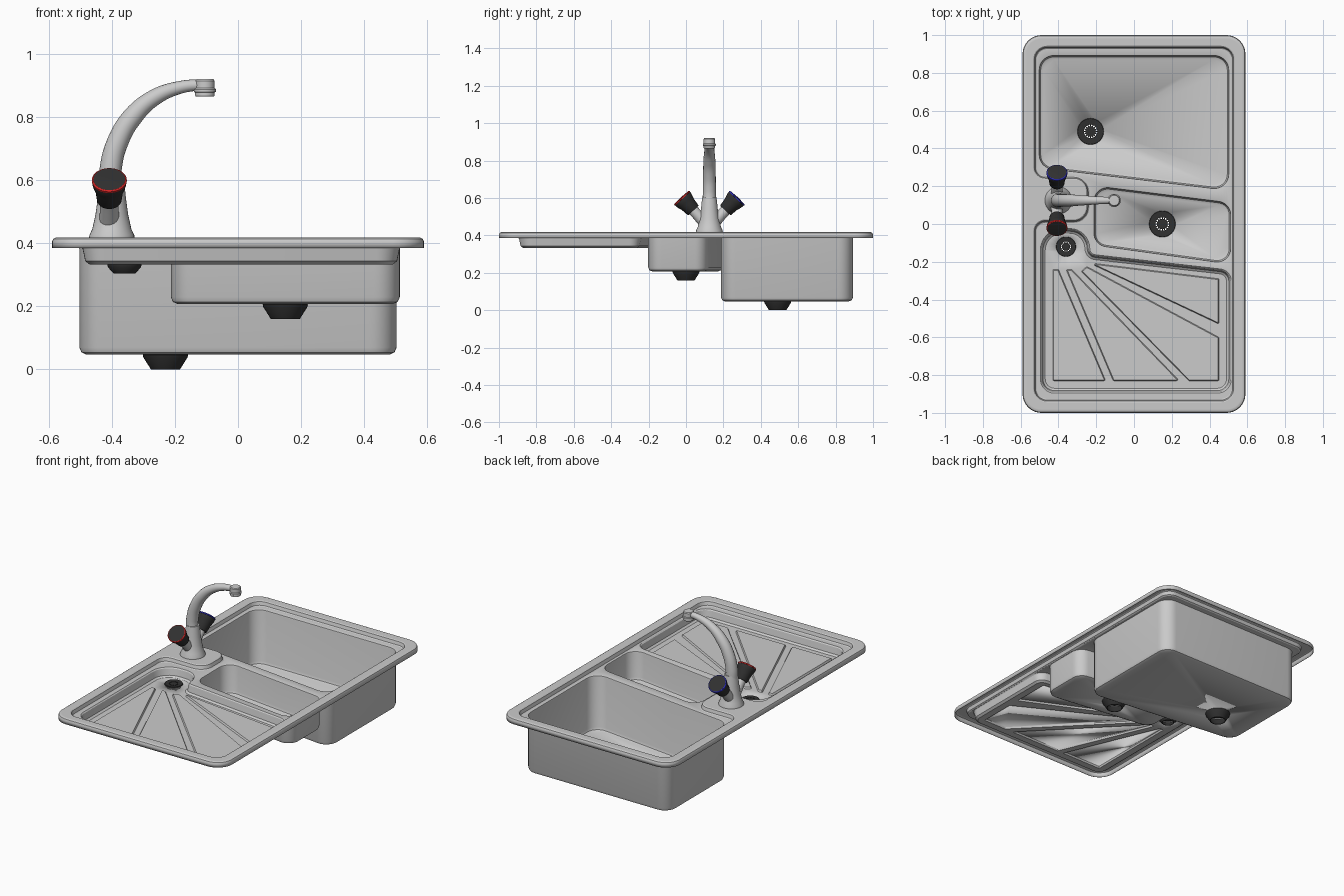
import bpy, bmesh, math
from mathutils import Vector, Matrix

if "Cube" in bpy.data.objects:
    bpy.data.objects.remove(bpy.data.objects["Cube"])


def material(name, color):
    m = bpy.data.materials.new(name)
    m.diffuse_color = (*color, 1)
    m.use_nodes = True
    m.node_tree.nodes["Principled BSDF"].inputs["Base Color"].default_value = m.diffuse_color
    return m


BLACK = material("black_plastic", (0.03, 0.03, 0.03))
RED = material("hot_red", (0.7, 0.02, 0.02))
BLUE = material("cold_blue", (0.03, 0.03, 0.6))


def finish(name, bm, mat=None):
    me = bpy.data.meshes.new(name)
    bm.to_mesh(me)
    bm.free()
    ob = bpy.data.objects.new(name, me)
    bpy.context.collection.objects.link(ob)
    if mat:
        me.materials.append(mat)
    smooth(ob)
    return ob


def smooth(ob):
    bpy.ops.object.select_all(action='DESELECT')
    ob.select_set(True)
    bpy.context.view_layer.objects.active = ob
    bpy.ops.object.shade_smooth_by_angle(angle=math.radians(32))


def rounded(pts, radii, off=0.0, n=8):
    """Counter-clockwise polygon, inset by off, with round corners."""
    out, k = [], len(pts)
    for i in range(k):
        p0, p, p1 = (Vector(pts[(i + j) % k]) for j in (-1, 0, 1))
        d1, d2 = (p - p0).normalized(), (p1 - p).normalized()
        n1, n2 = Vector((-d1.y, d1.x)), Vector((-d2.y, d2.x))
        miter = (n1 + n2) / (1 + n1.dot(n2))
        turn = math.atan2(d1.x * d2.y - d1.y * d2.x, d1.dot(d2))
        s = 1 if turn > 0 else -1
        r = max((radii[i] if isinstance(radii, list) else radii) - s * off, 0.001)
        c = p + miter * (off + s * r)
        for j in range(n + 1):
            out.append(c + Matrix.Rotation(turn * j / n, 2) @ (n1 * (-s * r)))
    return out


def bridge(bm, a, b):
    for i in range(len(a)):
        j = (i + 1) % len(a)
        bm.faces.new((a[i], a[j], b[j], b[i]))


def rings(bm, pts, radii, profile, n=8):
    """Loft a rounded polygon through (inset, z) steps; first and last ring."""
    loops = [[bm.verts.new((*q, z)) for q in rounded(pts, radii, o, n)] for o, z in profile]
    for a, b in zip(loops, loops[1:]):
        bridge(bm, a, b)
    return loops[0], loops[-1]


def circle(bm, x, y, z, r, n=32):
    vs = [bm.verts.new((x + r * math.cos(t * math.tau / n), y + r * math.sin(t * math.tau / n), z))
          for t in range(n)]
    for i in range(n):
        bm.edges.new((vs[i], vs[(i + 1) % n]))
    return vs


def fill(bm, *loops):
    edges = [bm.edges.get((l[i], l[(i + 1) % len(l)])) for l in loops for i in range(len(l))]
    bmesh.ops.triangle_fill(bm, use_beauty=True, use_dissolve=False, edges=edges, normal=(0, 0, 1))


def lathe(name, profile, loc, axis=(0, 0, 1), mat=None, seg=32):
    bm = bmesh.new()
    loops = [[bm.verts.new((r * math.cos(i * math.tau / seg), r * math.sin(i * math.tau / seg), z))
              for i in range(seg)] for r, z in profile]
    for a, b in zip(loops, loops[1:]):
        bridge(bm, a, b)
    bmesh.ops.remove_doubles(bm, verts=bm.verts, dist=1e-5)
    bmesh.ops.recalc_face_normals(bm, faces=bm.faces)
    ob = finish(name, bm, mat)
    ob.matrix_world = Matrix.Translation(loc) @ Vector(axis).to_track_quat('Z', 'Y').to_matrix().to_4x4()
    return ob


# Pressed steel sheet: rolled rim, recess with raised tap deck
bm = bmesh.new()
_, rim = rings(bm, [(-.59, -1), (.59, -1), (.59, 1), (-.59, 1)], .1,
               [(0, .385), (0, .405), (.004, .414), (.012, .418), (.02, .418)])
recess = [(.53, -.94), (.53, .94), (-.53, .94), (-.53, .24), (-.25, .24),
          (-.25, .02), (-.53, .02), (-.53, -.94)]
top, floor = rings(bm, recess, [.07, .07, .07, .06, .07, .07, .06, .07],
                   [(-.004, .418), (.002, .414), (.008, .394), (.014, .39)])
fill(bm, rim, top)


def bowl_profile(z):
    return [(-.007, .39), (-.002, .388), (0, .382), (0, z + .02), (.006, z + .006), (.02, z)]


# Large and small bowls
big_top, big_floor = rings(bm, [(-.5, .89), (-.5, .30), (.5, .18), (.5, .89)], .075, bowl_profile(.05))
small_top, small_floor = rings(bm, [(-.21, .20), (-.21, -.11), (.51, -.21), (.51, .11)], .07,
                               bowl_profile(.21))
fill(bm, big_floor, circle(bm, -.23, .49, .05, .058))
fill(bm, small_floor, circle(bm, .15, 0, .21, .058))

# Drainer with a round outlet lobe and raised fan panels
drainer = [(-.49, -.89), (.51, -.89), (.51, -.25), (-.24, -.165), (-.24, -.03), (-.49, -.03)]
drain_top, drain_floor = rings(bm, drainer, [.07, .07, .06, .04, .1, .11],
                               [(-.006, .39), (0, .384), (.008, .345), (.02, .336)])
fill(bm, floor, big_top, small_top, drain_top)
panels = [[(-.43, -.24), (-.43, -.83), (-.15, -.83), (-.40, -.24)],
          [(-.36, -.24), (-.11, -.83), (.24, -.83), (-.33, -.24)],
          [(-.28, -.25), (.29, -.83), (.45, -.83), (.45, -.60), (-.25, -.225)],
          [(-.24, -.205), (.45, -.53), (.45, -.29)]]
holes = []
for p in panels:
    low, high = rings(bm, p, .006, [(0, .336), (.005, .346)], 3)
    holes.append(low)
    fill(bm, high)
fill(bm, drain_floor, circle(bm, -.36, -.12, .336, .043), *holes)

bmesh.ops.recalc_face_normals(bm, faces=bm.faces)
if sum(f.normal.z * f.calc_area() for f in bm.faces) < 0:
    bmesh.ops.reverse_faces(bm, faces=bm.faces)
sheet = finish("sink_sheet", bm)
mod = sheet.modifiers.new("thickness", 'SOLIDIFY')
mod.thickness, mod.offset = .003, -1

# Outlets: open funnel, strainer ring, hub and spokes
for label, x, y, z, s in (("large_bowl", -.23, .49, .05, 1), ("small_bowl", .15, 0, .21, 1),
                          ("drainer", -.36, -.12, .336, .75)):
    h = .05 if s == 1 else .032
    lathe(label + "_outlet", [(.062 * s, 0), (.072 * s, -.004), (.070 * s, -.012), (.046 * s, -h),
                              (.042 * s, -h), (.06 * s, -.01), (.062 * s, 0)], (x, y, z), mat=BLACK)
    lathe(label + "_strainer_ring", [(.036 * s, 0), (.07 * s, 0), (.068 * s, .005), (.036 * s, .003),
                                     (.036 * s, 0)], (x, y, z), mat=BLACK)
    lathe(label + "_strainer_hub", [(0, 0), (.028 * s, 0), (.028 * s, .003), (0, .005)],
          (x, y, z), mat=BLACK)
    bm = bmesh.new()
    for i in range(16):
        rot = Matrix.Rotation(i * math.tau / 16, 4, 'Z')
        bmesh.ops.create_cube(bm, size=1, matrix=rot @ Matrix.Translation((.032 * s, 0, .0015))
                              @ Matrix.Diagonal((.01 * s, .005 * s, .003, 1)))
    finish(label + "_strainer_spokes", bm, BLACK).location = (x, y, z)

# Tap body
TX, TY = -.405, .125
lathe("tap_body", [(0, .418), (.072, .418), (.071, .426), (.062, .445), (.052, .49), (.045, .54),
                   (.041, .58), (.038, .605), (0, .608)], (TX + .005, TY, 0))

# Swan-neck spout
cu = bpy.data.curves.new("tap_spout", 'CURVE')
cu.dimensions, cu.bevel_depth, cu.bevel_resolution, cu.use_fill_caps = '3D', 1, 6, True
path = [(-.405, .58, .036), (-.403, .64, .035), (-.382, .72, .034), (-.335, .80, .032),
        (-.265, .862, .026), (-.18, .895, .020), (-.10, .903, .0165)]
sp = cu.splines.new('BEZIER')
sp.bezier_points.add(len(path) - 1)
for b, (x, z, r) in zip(sp.bezier_points, path):
    b.co, b.radius = (x, TY, z), r
    b.handle_left_type = b.handle_right_type = 'AUTO'
spout = bpy.data.objects.new("tap_spout", cu)
bpy.context.collection.objects.link(spout)
bpy.ops.object.select_all(action='DESELECT')
spout.select_set(True)
bpy.context.view_layer.objects.active = spout
bpy.ops.object.convert(target='MESH')
smooth(bpy.context.view_layer.objects.active)

# Spout head and aerator
lathe("tap_nozzle", [(0, .866), (.029, .866), (.031, .869), (.031, .878), (.035, .88), (.035, .888),
                     (.031, .892), (.031, .915), (.027, .92), (0, .921)], (-.105, TY, 0))

# Valve arms and tapered handles, mirrored front and back
for label, s, col in (("hot", -1, RED), ("cold", 1, BLUE)):
    axis = Vector((0, s * .68, .735))
    base = Vector((TX - .003, TY + s * .085, .533))
    lathe(label + "_valve_arm", [(0, -.12), (.034, -.12), (.029, -.03), (.029, .006), (0, .006)], base, axis)
    lathe(label + "_handle", [(0, 0), (.036, 0), (.039, .005), (.044, .045), (.050, .062), (.054, .078),
                              (.054, .090), (.050, .095), (0, .098)], base, axis, BLACK)
    lathe(label + "_marker_ring", [(.053, .086), (.0555, .087), (.0555, .092), (.051, .0955),
                                   (.049, .0945), (.053, .086)], base, axis, col)
